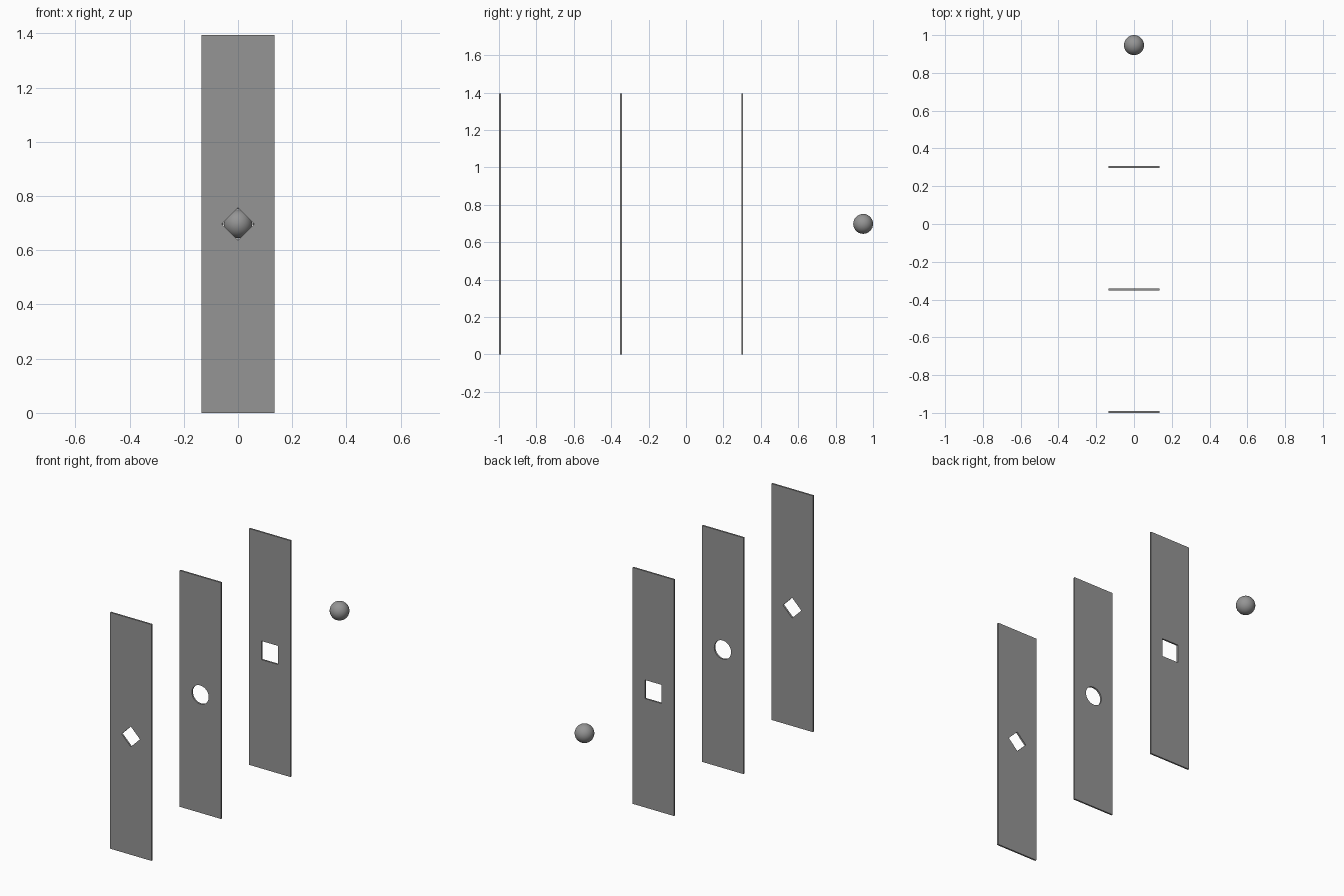
import bpy
import math

if "Cube" in bpy.data.objects:
    bpy.data.objects.remove(bpy.data.objects["Cube"])

HALF_W, HEIGHT, HALF_T = 0.135, 1.395, 0.005
MID = HEIGHT / 2

grey = bpy.data.materials.new("grey")
grey.diffuse_color = (0.3, 0.3, 0.3, 1)
grey.use_nodes = True
grey.node_tree.nodes["Principled BSDF"].inputs["Base Color"].default_value = grey.diffuse_color


def ring(radius, count, start=0.0):
    """Regular polygon outline around the panel centre."""
    return [(radius * math.cos(start + math.tau * i / count),
             MID + radius * math.sin(start + math.tau * i / count)) for i in range(count)]


def panel(name, y, hole):
    """Thin upright slab with a hole through its middle."""
    curve = bpy.data.curves.new(name, 'CURVE')
    curve.dimensions = '2D'
    curve.fill_mode = 'BOTH'
    curve.extrude = HALF_T
    outer = [(-HALF_W, 0), (HALF_W, 0), (HALF_W, HEIGHT), (-HALF_W, HEIGHT)]
    for outline in (outer, hole):
        spline = curve.splines.new('POLY')
        spline.points.add(len(outline) - 1)
        for point, (x, z) in zip(spline.points, outline):
            point.co = (x, z, 0, 1)
        spline.use_cyclic_u = True
    curve.materials.append(grey)
    ob = bpy.data.objects.new(name, curve)
    bpy.context.collection.objects.link(ob)
    ob.location.y = y
    ob.rotation_euler.x = math.pi / 2
    bpy.ops.object.select_all(action='DESELECT')
    bpy.context.view_layer.objects.active = ob
    ob.select_set(True)
    bpy.ops.object.convert(target='MESH')
    bpy.ops.object.shade_flat()


# Three panels in a row, each with its own hole shape
panel("diamond_hole_panel", -0.995, ring(0.06, 4))
panel("round_hole_panel", -0.347, ring(0.055, 32))
panel("square_hole_panel", 0.301, ring(0.055 * math.sqrt(2), 4, math.pi / 4))

# Ball behind the panels
bpy.ops.mesh.primitive_uv_sphere_add(segments=32, ring_count=16, radius=0.053,
                                     location=(0, 0.947, MID))
ball = bpy.context.object
ball.name = "ball"
ball.data.materials.append(grey)
bpy.ops.object.shade_smooth()
